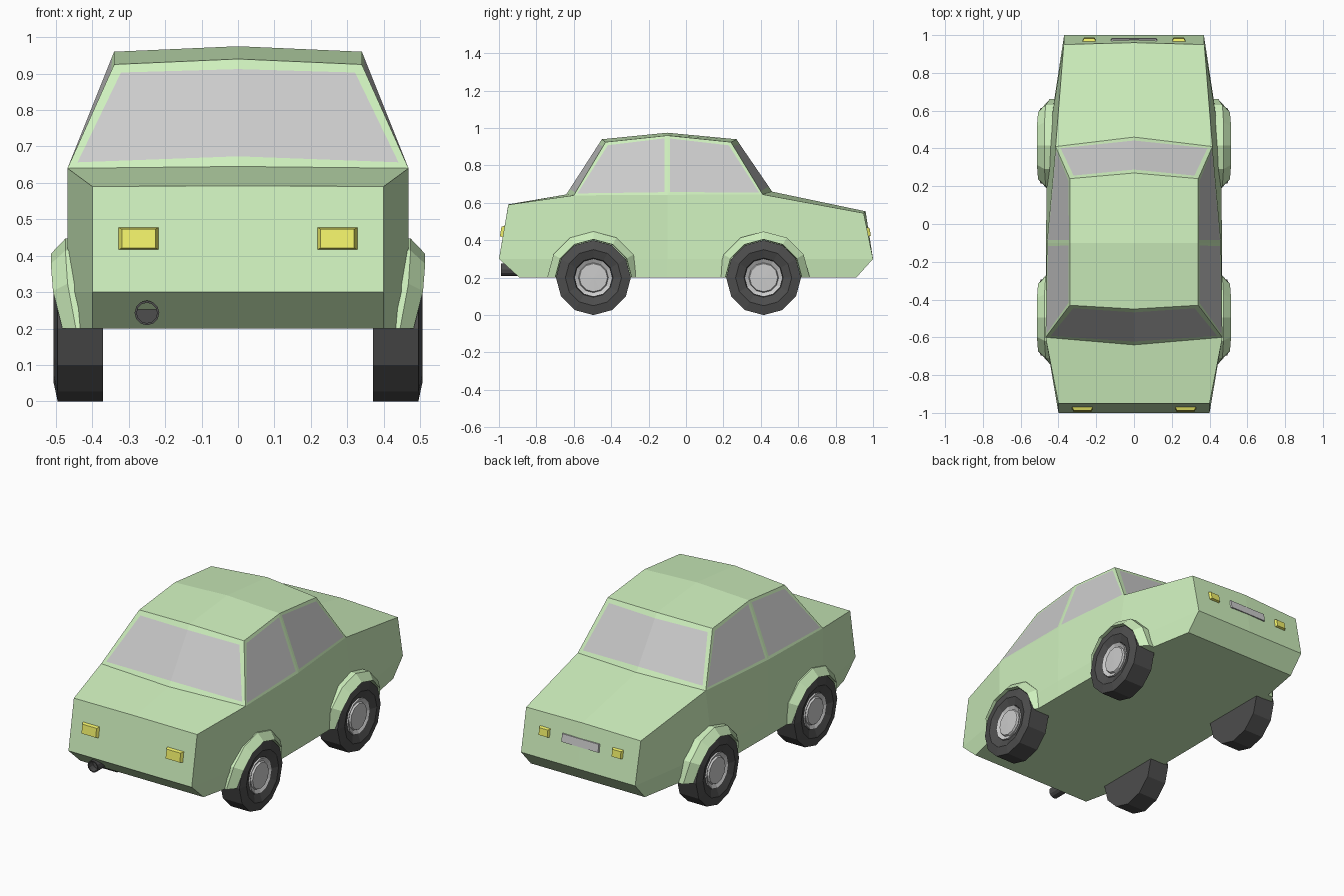
import bpy, bmesh
from math import sin, cos, pi, radians

if "Cube" in bpy.data.objects:
    bpy.data.objects.remove(bpy.data.objects["Cube"])


def material(name, r, g, b):
    m = bpy.data.materials.new(name)
    m.diffuse_color = (r, g, b, 1)
    m.use_nodes = True
    m.node_tree.nodes["Principled BSDF"].inputs["Base Color"].default_value = m.diffuse_color
    return m


GREEN = material("green_paint", 0.62, 0.87, 0.51)
GLASS = material("grey_glass", 0.8, 0.8, 0.8)
YELLOW = material("yellow_lamp", 0.85, 0.85, 0.14)
RUBBER = material("dark_rubber", 0.075, 0.075, 0.075)


def finish(bm, name, *mats):
    bmesh.ops.remove_doubles(bm, verts=bm.verts, dist=1e-5)
    bmesh.ops.recalc_face_normals(bm, faces=bm.faces)
    me = bpy.data.meshes.new(name)
    bm.to_mesh(me)
    bm.free()
    for m in mats:
        me.materials.append(m)
    ob = bpy.data.objects.new(name, me)
    bpy.context.collection.objects.link(ob)
    return ob


# Body: lengthwise lines of half the shell, rear to front
sill = [(.40, -.89, .2), (.465, -.6, .2), (.465, -.1, .2), (.46, .41, .2), (.37, .91, .2)]
flank = [(.40, -1, .3), (.468, -.6, .3), (.466, -.1, .3), (.46, .41, .3), (.37, 1, .3)]
belt = [(.40, -.95, .59), (.468, -.6, .64), (.461, -.1, .643), (.415, .41, .645), (.372, .95, .545)]
roof = [(.34, -.43, .925), (.34, -.1, .96), (.34, .24, .925)]
roof_mid = [(0, -.45, .94), (0, -.1, .975), (0, .27, .94)]
trunk_mid = [(0, -.95, .592), (0, -.64, .645)]
hood_mid = [(0, .46, .66), (0, .96, .555)]


def mid(p):
    return (0, p[1], p[2])


quads = []  # (points, window kind)
for i in range(4):
    quads += [((sill[i], sill[i + 1], flank[i + 1], flank[i]), None),
              ((flank[i], flank[i + 1], belt[i + 1], belt[i]), None),
              ((mid(sill[i]), mid(sill[i + 1]), sill[i + 1], sill[i]), None)]
for i in range(2):
    quads += [((belt[i + 1], belt[i + 2], roof[i + 1], roof[i]), "side"),
              ((roof[i], roof[i + 1], roof_mid[i + 1], roof_mid[i]), None)]
for e, top in ((0, trunk_mid[0]), (4, hood_mid[1])):
    quads += [((mid(sill[e]), sill[e], flank[e], mid(flank[e])), None),
              ((mid(flank[e]), flank[e], belt[e], top), None)]
quads += [((belt[0], belt[1], trunk_mid[1], trunk_mid[0]), None),
          ((belt[3], belt[4], hood_mid[1], hood_mid[0]), None),
          ((belt[1], roof[0], roof_mid[0], trunk_mid[1]), "end"),
          ((belt[3], roof[2], roof_mid[2], hood_mid[0]), "end")]

bm = bmesh.new()
panes = {"side": [], "end": []}
for s in (1, -1):
    for pts, kind in quads:
        f = bm.faces.new([bm.verts.new((s * x, y, z)) for x, y, z in pts])
        if kind:
            panes[kind].append(f)
            f.material_index = 1
bmesh.ops.remove_doubles(bm, verts=bm.verts, dist=1e-5)
bmesh.ops.recalc_face_normals(bm, faces=bm.faces)
# Windows are inset panes with painted frames
rims = bmesh.ops.inset_individual(bm, faces=panes["side"], thickness=.022)["faces"]
rims += bmesh.ops.inset_region(bm, faces=panes["end"], thickness=.033)["faces"]
for f in rims:
    f.material_index = 0
finish(bm, "car_body", GREEN, GLASS)


def lathe(name, profile, s, y, z, mat=None, n=12):
    """Revolve (x, radius) points about an x axis at (y, z)."""
    bm = bmesh.new()
    rings = [[bm.verts.new((s * x, y + r * cos(2 * pi * k / n), z + r * sin(2 * pi * k / n)))
              for k in range(n)] for x, r in profile]
    for a, b in zip(rings, rings[1:]):
        for k in range(n):
            j = (k + 1) % n
            bm.faces.new((a[k], a[j], b[j], b[k]))
    return finish(bm, name, *([mat] if mat else []))


def fender(name, s, y, z):
    bm = bmesh.new()
    rings = []
    for k in range(7):
        a = radians(30 * k)
        e = min(k, 6 - k)
        lip = (.482, .508, .514, .514)[e]
        shoulder = (.445, .468, .474, .474)[e]
        sect = [(.40, .247), (shoulder, .247), (lip, .205), (.40, .2)]
        rings.append([bm.verts.new((s * x, y + r * cos(a), z + r * sin(a))) for x, r in sect])
    for p, q in zip(rings, rings[1:]):
        for k in range(4):
            j = (k + 1) % 4
            bm.faces.new((p[k], p[j], q[j], q[k]))
    bm.faces.new(rings[0])
    bm.faces.new(rings[-1])
    finish(bm, name, GREEN)


# Wheels, hubs and flared arches
for s, side in ((1, "right"), (-1, "left")):
    for y, end in ((-.495, "rear"), (.415, "front")):
        tag = f"{end}_{side}"
        lathe("tyre_" + tag, [(.37, 0), (.37, .2), (.495, .2), (.506, .15), (.488, .105), (.47, .1)],
              s, y, .2, RUBBER)
        lathe("hub_" + tag, [(.465, .102), (.496, .102), (.484, .08), (.494, .075), (.496, 0)],
              s, y, .2)
        fender("arch_" + tag, s, y, .2)


def panel(name, x, y, z, w, h, d, out, tilt, mat=None, taper=.8):
    """Plate on an end face, with a slightly smaller outer face."""
    bm = bmesh.new()
    bmesh.ops.create_cube(bm, size=1)
    for v in bm.verts:
        k = taper if v.co.y * out > 0 else 1
        px, py, pz = v.co.x * w * k, v.co.y * d, v.co.z * h * k
        v.co = (x + px, y + py + pz * tilt, z + pz)
    finish(bm, name, *([mat] if mat else []))


for s, side in ((1, "right"), (-1, "left")):
    panel("rear_lamp_" + side, s * .273, -.98, .447, .115, .064, .022, -1, .17, YELLOW)
    panel("front_lamp_" + side, s * .237, .977, .445, .07, .05, .016, 1, -.16, YELLOW)
panel("grille", 0, .976, .445, .245, .047, .012, 1, -.16, None, .97)

# Exhaust pipe: hollow tube along y
pipe = lathe("exhaust_pipe", [(-.04, 0), (-.04, .034), (.12, .034), (.12, .028), (.08, .028), (.08, 0)],
             1, 0, 0, RUBBER)
pipe.rotation_euler = (0, 0, -pi / 2)
pipe.location = (-.25, -.868, .243)
